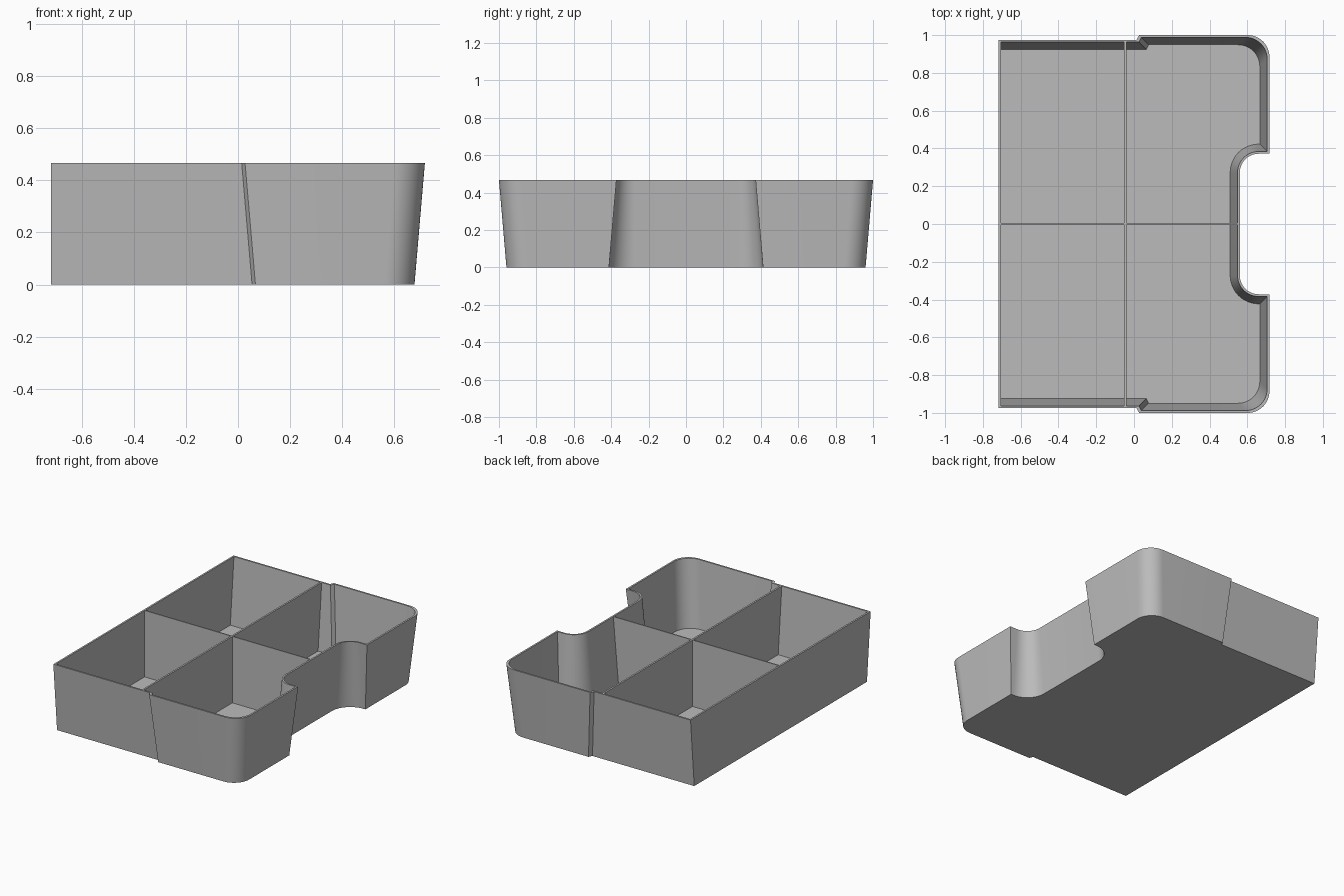
import bpy
import bmesh
from math import sin, cos, pi, radians

cube = bpy.data.objects.get("Cube")
if cube:
    bpy.data.objects.remove(cube, do_unlink=True)

HEIGHT = 0.467
WALL = 0.012     # wall and floor thickness
DRAFT = 0.04     # inward lean of the side and back walls over the full height

grey = bpy.data.materials.new("plain grey")
grey.use_nodes = True
grey.diffuse_color = (0.5, 0.5, 0.5, 1)
grey.node_tree.nodes["Principled BSDF"].inputs["Base Color"].default_value = (0.5, 0.5, 0.5, 1)


def finish(bm, name):
    bmesh.ops.recalc_face_normals(bm, faces=bm.faces)
    mesh = bpy.data.meshes.new(name)
    bm.to_mesh(mesh)
    bm.free()
    mesh.materials.append(grey)
    obj = bpy.data.objects.new(name, mesh)
    bpy.context.collection.objects.link(obj)
    return obj


def arc(cx, cy, r, start, end, steps=12):
    angles = [start + (end - start) * i / steps for i in range(steps + 1)]
    return [(cx + r * cos(a), cy + r * sin(a)) for a in angles]


def lean(z):
    return DRAFT * (1 - z / HEIGHT)


def outline(z, inset):
    """Tray outline at height z, pulled in by the wall thickness if inset."""
    e = lean(z) + inset
    half = [(-0.717 + inset, 0.975 - e), (0.014 + e, 0.975 - e), (0.027 + e, 1 - e)]
    # rounded back corner
    r = 0.115
    half += arc(0.717 - e - r, 1 - e - r, r, pi / 2, 0)
    # rounded hand notch
    half.append((0.717 - e, 0.372 + e))
    half += arc(0.66, 0.272, 0.1 + e, pi / 2, pi)
    return half + [(x, -y) for x, y in reversed(half)]


# Tray shell: outside, rim, inside and floor
bm = bmesh.new()
rings = []
for z, inset in ((0, 0), (HEIGHT, 0), (HEIGHT, WALL), (WALL, WALL)):
    rings.append([bm.verts.new((x, y, z)) for x, y in outline(z, inset)])
for low, high in zip(rings, rings[1:]):
    n = len(low)
    for i in range(n):
        j = (i + 1) % n
        bm.faces.new((low[i], low[j], high[j], high[i]))
bm.faces.new(rings[0])
bm.faces.new(rings[-1])
tray = finish(bm, "tray_shell")

bpy.ops.object.select_all(action="DESELECT")
tray.select_set(True)
bpy.context.view_layer.objects.active = tray
bpy.ops.object.shade_smooth_by_angle(angle=radians(30))


# Dividers: thin panels that follow the leaning walls
def divider(name, profile, direction):
    bm = bmesh.new()
    face = bm.faces.new([bm.verts.new(p) for p in profile])
    moved = bmesh.ops.extrude_face_region(bm, geom=[face])["geom"]
    verts = [g for g in moved if isinstance(g, bmesh.types.BMVert)]
    bmesh.ops.translate(bm, verts=verts, vec=direction)
    return finish(bm, name)


side_top = 0.975 - WALL
side_low = side_top - lean(WALL)
x = -0.052
divider("cross_divider",
        [(x, -side_low, WALL), (x, side_low, WALL), (x, side_top, HEIGHT), (x, -side_top, HEIGHT)],
        (WALL, 0, 0))

back_top = 0.56 - WALL
back_low = back_top - lean(WALL)
for name, low, top, front in (("front_long_divider", x, x, -0.717 + WALL),
                              ("back_long_divider", back_low, back_top, x + WALL)):
    y = -0.004
    divider(name,
            [(front, y, WALL), (low, y, WALL), (top, y, HEIGHT), (front, y, HEIGHT)],
            (0, 0.008, 0))
